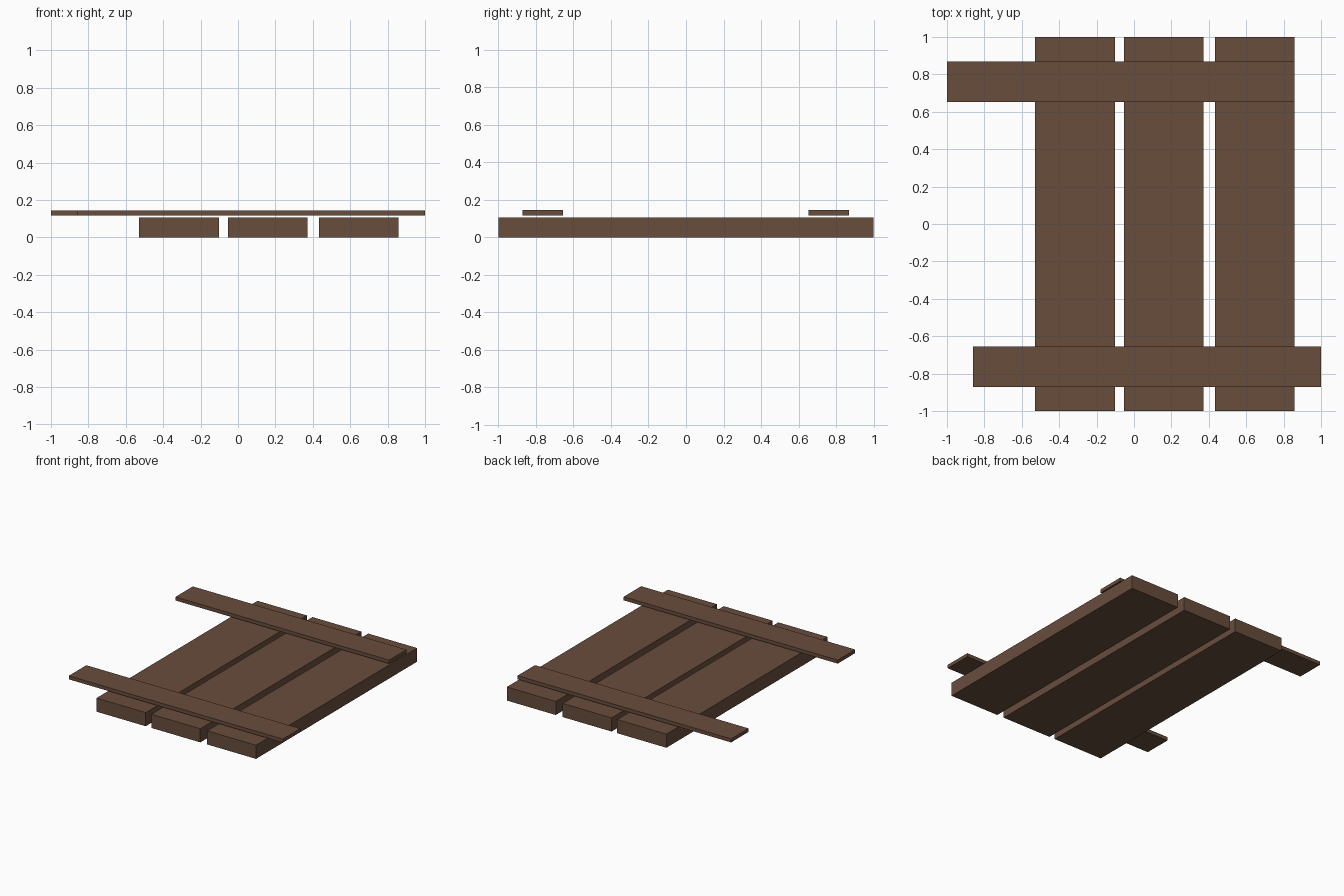
import bpy
import bmesh
from mathutils import Vector

cube = bpy.data.objects.get("Cube")
if cube:
    bpy.data.objects.remove(cube, do_unlink=True)

# Single brown wood colour
wood = bpy.data.materials.new("brown_wood")
wood.use_nodes = True
color = (0.14, 0.074, 0.046, 1.0)
wood.diffuse_color = color
bsdf = next(n for n in wood.node_tree.nodes if n.type == 'BSDF_PRINCIPLED')
bsdf.inputs["Base Color"].default_value = color
bsdf.inputs["Roughness"].default_value = 0.9


def board(name, low, high):
    """Flat-faced wooden board between two opposite corners."""
    low, high = Vector(low), Vector(high)
    size = high - low
    bm = bmesh.new()
    bmesh.ops.create_cube(bm, size=1)
    bmesh.ops.scale(bm, vec=size, verts=bm.verts)
    mesh = bpy.data.meshes.new(name)
    bm.to_mesh(mesh)
    bm.free()
    mesh.materials.append(wood)
    obj = bpy.data.objects.new(name, mesh)
    obj.location = (low + high) / 2
    bpy.context.collection.objects.link(obj)
    return obj


# Three thick planks running front to back
plank_top = 0.107
for name, x0, x1 in (("right_plank", -0.53, -0.102),
                     ("middle_plank", -0.053, 0.372),
                     ("left_plank", 0.432, 0.857)):
    board(name, (x0, -1, 0), (x1, 1, plank_top))

# Two thin crosspieces, offset sideways, just above the planks
batten_low, batten_high = 0.117, 0.145
for name, x0, x1, y0, y1 in (("front_crosspiece", -0.86, 1, -0.872, -0.655),
                             ("back_crosspiece", -1, 0.857, 0.652, 0.868)):
    board(name, (x0, y0, batten_low), (x1, y1, batten_high))
